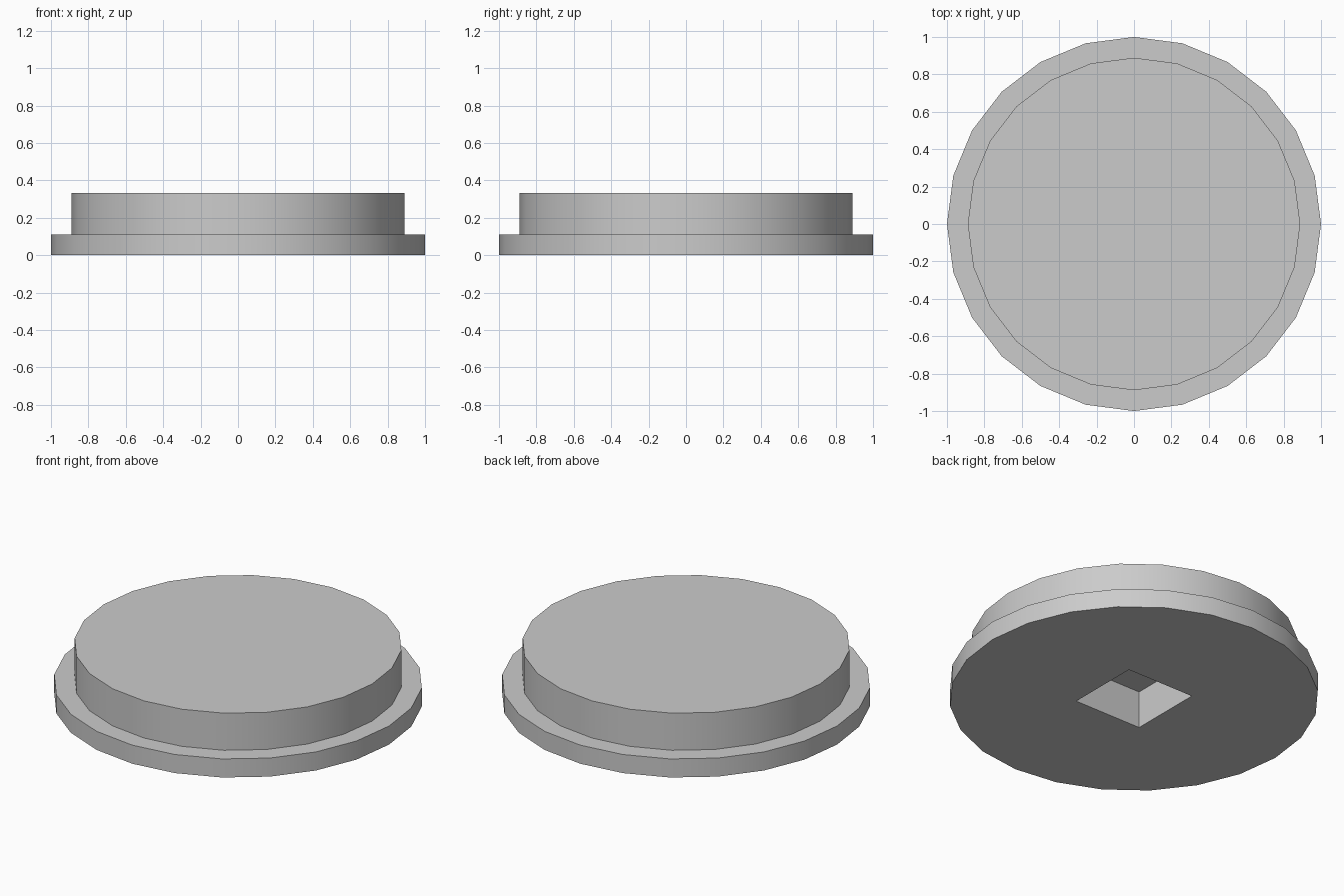
import bpy
import bmesh
import math
from mathutils import Matrix, Vector

cube = bpy.data.objects.get("Cube")
if cube:
    bpy.data.objects.remove(cube, do_unlink=True)

UNIT = 1 / 9
SIDES = 24

grey = bpy.data.materials.new("plain_grey")
grey.use_nodes = True
colour = (0.6, 0.6, 0.6, 1)
grey.diffuse_color = colour
grey.node_tree.nodes["Principled BSDF"].inputs["Base Color"].default_value = colour


def add_object(name, bm):
    bmesh.ops.recalc_face_normals(bm, faces=bm.faces)
    mesh = bpy.data.meshes.new(name)
    bm.to_mesh(mesh)
    bm.free()
    mesh.materials.append(grey)
    obj = bpy.data.objects.new(name, mesh)
    bpy.context.collection.objects.link(obj)
    return obj


# Stepped round body: wide flange below, narrower disc above
bm = bmesh.new()
rings = []
for radius, height in ((9, 0), (9, 1), (8, 1), (8, 3)):
    rings.append([
        bm.verts.new(Matrix.Rotation(math.tau * i / SIDES, 3, 'Z')
                     @ Vector((radius, 0, height)) * UNIT)
        for i in range(SIDES)])
for low, high in zip(rings, rings[1:]):
    for i in range(SIDES):
        j = (i + 1) % SIDES
        bm.faces.new((low[i], low[j], high[j], high[i]))
bm.faces.new(rings[0])
bm.faces.new(rings[-1])
body = add_object("stepped_disc", bm)

# Square socket cut up into the underside
bm = bmesh.new()
bmesh.ops.create_cube(bm, size=4 * UNIT)
cutter = add_object("socket_cutter", bm)
cutter.hide_render = True

bpy.ops.object.select_all(action='DESELECT')
body.select_set(True)
bpy.context.view_layer.objects.active = body
cut = body.modifiers.new("socket", 'BOOLEAN')
cut.operation = 'DIFFERENCE'
cut.solver = 'EXACT'
cut.object = cutter
bpy.ops.object.modifier_apply(modifier=cut.name)
bpy.data.objects.remove(cutter, do_unlink=True)

# Smooth round walls with crisp rims
bpy.ops.object.shade_smooth_by_angle(angle=math.radians(30))
